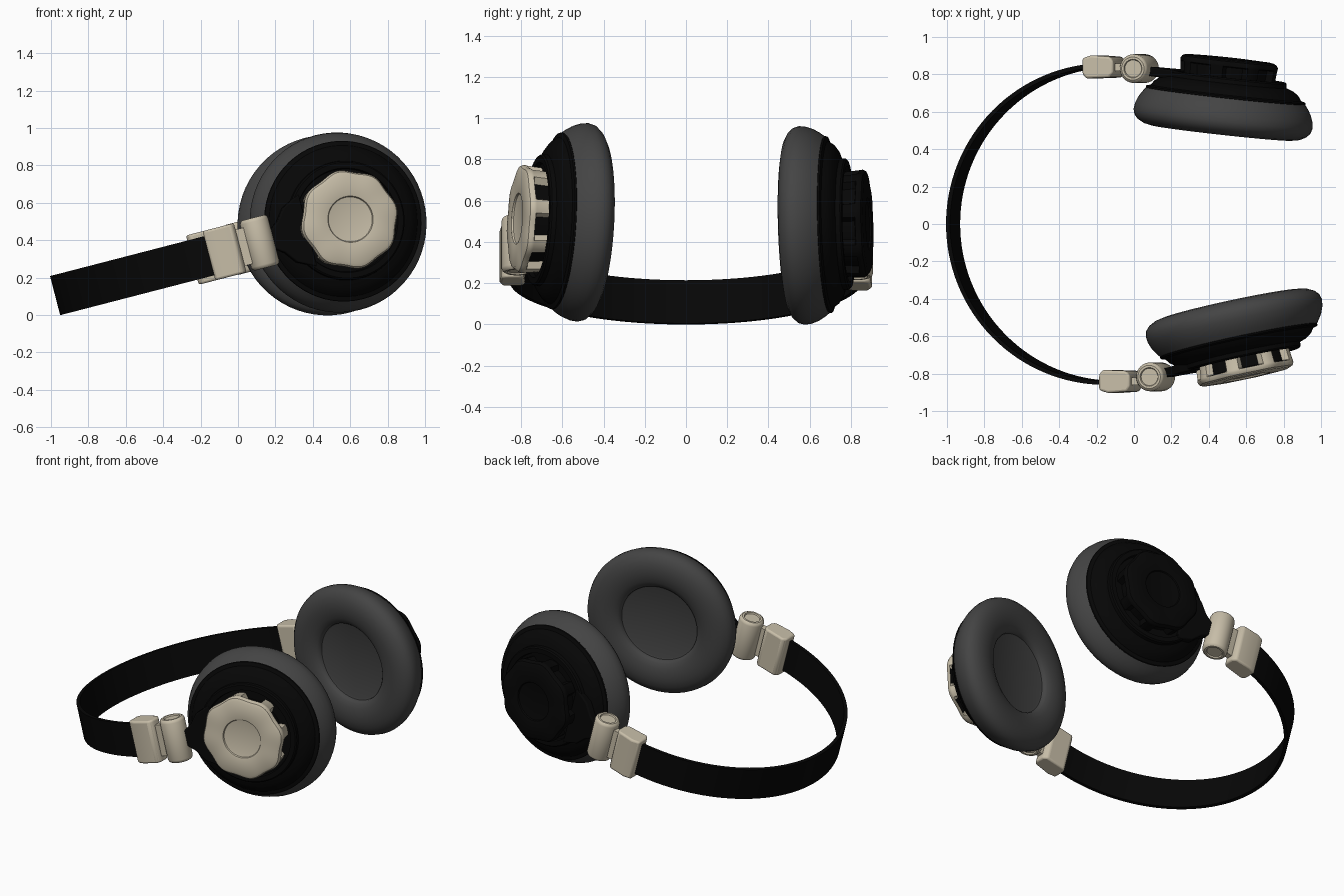
import bpy, bmesh, math
from mathutils import Matrix, Vector

cube = bpy.data.objects.get("Cube")
if cube:
    bpy.data.objects.remove(cube, do_unlink=True)


def material(name, rgb):
    m = bpy.data.materials.new(name)
    m.use_nodes = True
    m.diffuse_color = (*rgb, 1)
    m.node_tree.nodes["Principled BSDF"].inputs["Base Color"].default_value = (*rgb, 1)
    return m


BLACK = material("matte black", (0.002, 0.002, 0.002))
GREY = material("cushion grey", (0.058, 0.058, 0.058))
TAN = material("warm beige", (0.57, 0.51, 0.39))

# The whole headset rests tilted about the y axis
TILT = Matrix.Translation((0, 0, 0.357)) @ Matrix.Rotation(math.radians(-14.5), 4, 'Y')


def finish(bm, name, frame, mats, bevel=0, angle=35):
    bmesh.ops.transform(bm, matrix=TILT @ frame, verts=bm.verts)
    bmesh.ops.recalc_face_normals(bm, faces=bm.faces)
    me = bpy.data.meshes.new(name)
    bm.to_mesh(me)
    bm.free()
    for m in mats:
        me.materials.append(m)
    ob = bpy.data.objects.new(name, me)
    bpy.context.scene.collection.objects.link(ob)
    if bevel:
        mod = ob.modifiers.new("rounded edges", 'BEVEL')
        mod.width, mod.segments = bevel, 3
    bpy.ops.object.select_all(action='DESELECT')
    ob.select_set(True)
    bpy.context.view_layer.objects.active = ob
    bpy.ops.object.shade_smooth_by_angle(angle=math.radians(angle))


def revolve(name, profile, frame, mats, segs=64, radius=None, paint=None):
    """Turn (radius, depth) points about the local z axis; radius 0 closes the end."""
    bm = bmesh.new()
    rings = []
    for k, (r, d) in enumerate(profile):
        if r == 0:
            rings.append([bm.verts.new((0, 0, d))] * segs)
            continue
        ring = []
        for i in range(segs):
            a = math.tau * i / segs
            q = radius(k, r, a) if radius else r
            ring.append(bm.verts.new((q * math.cos(a), q * math.sin(a), d)))
        rings.append(ring)
    for k in range(len(rings) - 1):
        for i in range(segs):
            j = (i + 1) % segs
            corners = [rings[k][i], rings[k][j], rings[k + 1][j], rings[k + 1][i]]
            f = bm.faces.new(list(dict.fromkeys(corners)))
            if paint:
                f.material_index = paint(k, math.tau * (i + 0.5) / segs)
    finish(bm, name, frame, mats)


def extrude(name, outline, lo, hi, frame, mat, bevel=0.0):
    bm = bmesh.new()
    face = bm.faces.new([bm.verts.new((x, y, lo)) for x, y in outline])
    new = bmesh.ops.extrude_face_region(bm, geom=[face])["geom"]
    verts = [v for v in new if isinstance(v, bmesh.types.BMVert)]
    bmesh.ops.translate(bm, vec=(0, 0, hi - lo), verts=verts)
    # The extrusion drops its starting face, so close that end again
    bmesh.ops.holes_fill(bm, edges=[e for e in bm.edges if e.is_boundary])
    finish(bm, name, frame, [mat], bevel)


# Headband: thin half-oval strip
bm = bmesh.new()
rows = []
for i in range(65):
    a = math.pi * (0.5 + i / 64)
    c, s = math.cos(a), math.sin(a)
    rows.append([bm.verts.new((-0.13 + (0.87 + o) * c, (0.85 + o) * s, h))
                 for o, h in ((0.01, -0.108), (0.01, 0.108), (-0.012, 0.108), (-0.012, -0.108))])
for p, q in zip(rows, rows[1:]):
    for k in range(4):
        bm.faces.new((p[k], p[k - 1], q[k - 1], q[k]))
bm.faces.new(rows[0])
bm.faces.new(rows[-1])
finish(bm, "headband", Matrix(), [BLACK])

# Ear cup profiles: (radius, distance outward along the cup axis)
CUSHION = [(0, -0.004), (0.24, -0.004), (0.25, -0.008), (0.253, -0.024), (0.265, -0.036),
           (0.295, -0.05), (0.34, -0.058), (0.38, -0.058), (0.42, -0.05), (0.453, -0.033),
           (0.474, -0.01), (0.482, 0.018), (0.478, 0.05), (0.465, 0.085), (0.447, 0.115),
           (0.428, 0.14), (0.38, 0.14)]
SHELL = [(0.38, 0.13), (0.424, 0.135), (0.43, 0.142), (0.428, 0.15), (0.414, 0.154), (0.405, 0.157),
         (0.387, 0.182), (0.358, 0.203), (0.32, 0.216), (0.318, 0.238), (0.31, 0.246),
         (0.28, 0.246), (0.275, 0.225), (0, 0.225)]
KNOB = [(0.25, 0.212), (0.258, 0.3), (0.26, 0.305), (0.26, 0.318), (0.252, 0.332), (0.235, 0.34),
        (0.13, 0.344), (0.124, 0.342), (0.12, 0.334), (0.114, 0.332), (0, 0.334)]
POST = [(0, 0.130), (0.046, 0.130), (0.05, 0.138), (0.062, 0.138), (0.072, 0.131), (0.077, 0.118)]
POST += [(r, -h) for r, h in reversed(POST)]
ARM = [(-0.48, 0.045), (-0.42, 0.05), (-0.37, 0.085), (-0.32, 0.15), (-0.22, 0.2)]
ARM += [(t, -w) for t, w in reversed(ARM)]
BLOCK = [(-0.08, 0.035), (-0.06, 0.06), (0.07, 0.055), (0.092, 0.03),
         (0.092, -0.03), (0.075, -0.056), (-0.03, -0.064), (-0.08, -0.048)]


def knob_radius(k, r, a):
    if k > 5:
        return r                 # round dial in the middle
    if k < 2 and math.cos(8 * a) < 0.05:
        return r - 0.03          # notch between the claws
    return r + 0.007 * math.cos(8 * a)


def knob_paint(k, a):
    return 1 if k < 2 and math.cos(8 * a) < 0.05 else 0


for side, s, yaw, centre, clip, cap in (
        ("right", -1, 12.5, (0.5475, -0.485), (-0.08, -0.84), TAN),
        ("left", 1, 6.5, (0.49, 0.545), (-0.172, 0.838), BLACK)):
    a = math.radians(yaw)
    along = Vector((math.cos(a), -s * math.sin(a), 0))
    out = Vector((math.sin(a), s * math.cos(a), 0))
    # Cup frame: x along the cup, y up, z outward
    cup = Matrix((along, (0, 0, 1), out)).transposed().to_4x4()
    cup.translation = (*centre, 0)

    revolve(side + "_ear_cushion", CUSHION, cup, [GREY])
    revolve(side + "_cup_shell", SHELL, cup, [BLACK])
    revolve(side + "_cup_cap", KNOB, cup, [cap, BLACK], 96, knob_radius, knob_paint)
    extrude(side + "_cup_arm", ARM, 0.2, 0.25, cup, BLACK, 0.008)

    # Hinge post stands upright beside the cup
    post = Matrix.Translation(cup @ Vector((-0.49, 0, 0.232)))
    revolve(side + "_hinge_post", POST, post, [TAN], 40)

    # Band clip and the short link joining it to the post
    block = Matrix.Translation((*clip, 0)) @ Matrix.Diagonal((1, -s, 1, 1))
    extrude(side + "_band_clip", BLOCK, -0.136, 0.136, block, TAN, 0.012)
    link = [(0.06, -0.02), (0.15, -0.02), (0.15, 0.02), (0.06, 0.02)]
    extrude(side + "_hinge_link", link, -0.1, 0.1, block, TAN)
